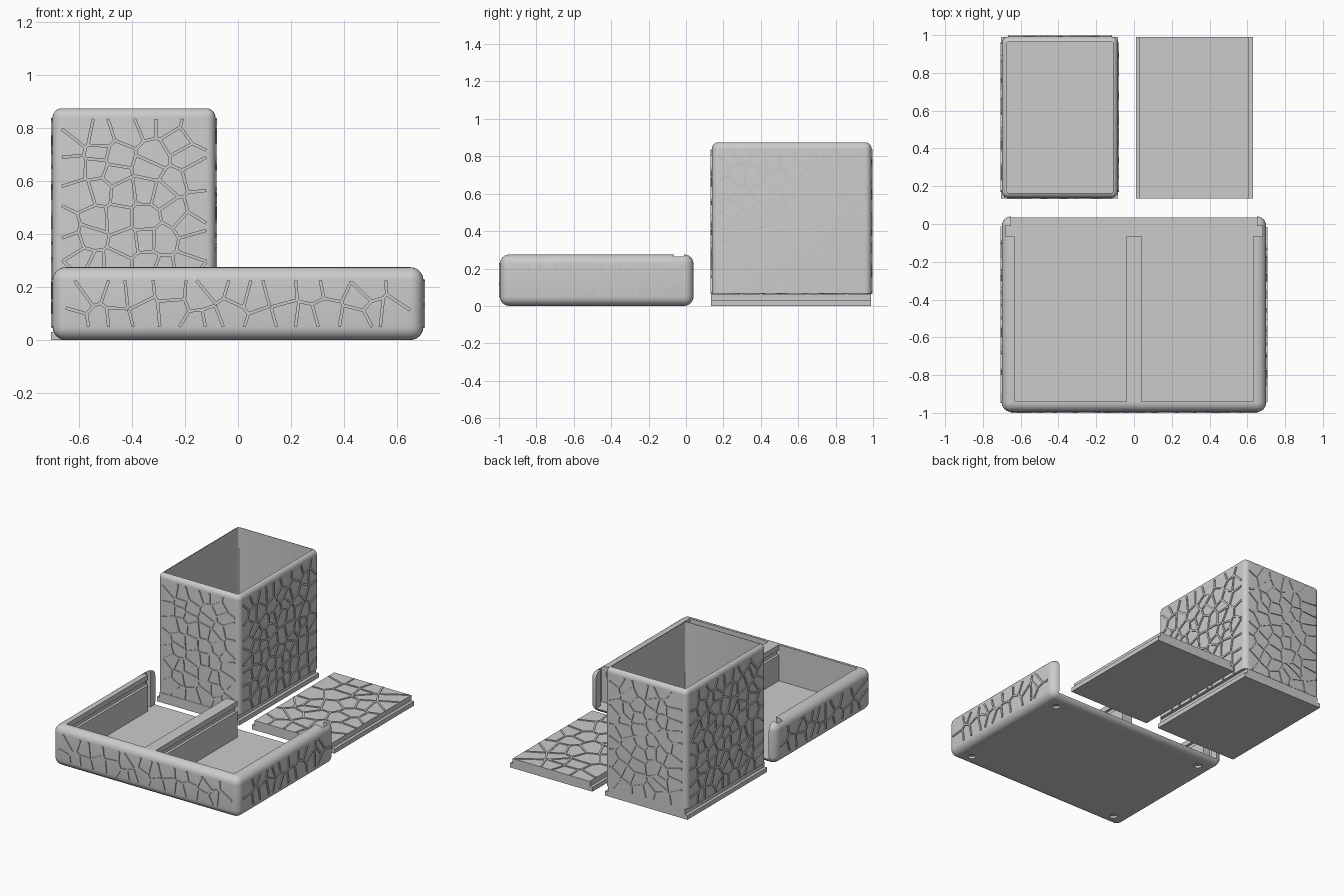
import bpy, bmesh, math, random
from mathutils import Vector

if "Cube" in bpy.data.objects:
    bpy.data.objects.remove(bpy.data.objects["Cube"])

random.seed(7)
grey = bpy.data.materials.new("plain grey")
grey.diffuse_color = (0.6, 0.6, 0.6, 1)
grey.use_nodes = True
grey.node_tree.nodes["Principled BSDF"].inputs["Base Color"].default_value = grey.diffuse_color


def finish(name, bm):
    me = bpy.data.meshes.new(name)
    bmesh.ops.recalc_face_normals(bm, faces=bm.faces)
    bm.to_mesh(me)
    bm.free()
    me.materials.append(grey)
    ob = bpy.data.objects.new(name, me)
    bpy.context.collection.objects.link(ob)
    return ob


def block(name, lo, hi, radius=0, pick=lambda e: True, segments=6):
    """Box between two corners, with chosen edges rounded."""
    bm = bmesh.new()
    bmesh.ops.create_cube(bm, size=1)
    for v in bm.verts:
        v.co = Vector([lo[i] if v.co[i] < 0 else hi[i] for i in range(3)])
    if radius:
        bmesh.ops.bevel(bm, geom=[e for e in bm.edges if pick(e)], offset=radius,
                        segments=segments, profile=0.5, affect='EDGES')
    return finish(name, bm)


def select(ob):
    bpy.ops.object.select_all(action='DESELECT')
    bpy.context.view_layer.objects.active = ob
    ob.select_set(True)


def carve(ob, cutters):
    select(ob)
    for c in cutters:
        m = ob.modifiers.new("cut", 'BOOLEAN')
        m.object, m.operation, m.solver = c, 'DIFFERENCE', 'EXACT'
        bpy.ops.object.modifier_apply(modifier=m.name)
        bpy.data.objects.remove(c)


def smooth(ob):
    select(ob)
    bpy.ops.object.shade_smooth_by_angle(angle=math.radians(30))


def cell_borders(w, h, nx, ny):
    """Borders between the cells around a jittered grid of seeds."""
    seeds = {(i, j): Vector(((i + 0.5 + random.uniform(-.42, .42)) * w / nx,
                             (j + 0.5 + random.uniform(-.42, .42)) * h / ny))
             for i in range(nx) for j in range(ny)}
    for key, s in seeds.items():
        poly = [(Vector(p), None) for p in ((0, 0), (w, 0), (w, h), (0, h))]
        for other, t in seeds.items():
            if other == key or max(abs(other[0] - key[0]), abs(other[1] - key[1])) > 3:
                continue
            mid, n, out = (s + t) / 2, t - s, []
            for k, (a, tag) in enumerate(poly):
                b = poly[(k + 1) % len(poly)][0]
                da, db = (a - mid).dot(n), (b - mid).dot(n)
                if da <= 0:
                    out.append((a, tag))
                if (da <= 0) != (db <= 0):
                    out.append((a.lerp(b, da / (da - db)), other if da <= 0 else tag))
            poly = out
        for k, (a, tag) in enumerate(poly):
            if tag and tag > key:
                yield a, poly[(k + 1) % len(poly)][0]


def cracks(name, origin, u, v, w, h, nx, ny, width=0.012, height=0.006):
    """Raised crackle lines on the flat face spanned by u and v."""
    origin, u, v = Vector(origin), Vector(u), Vector(v)
    n = u.cross(v)
    bm = bmesh.new()
    for a, b in cell_borders(w, h, nx, ny):
        if (b - a).length < 0.008:
            continue
        d = (b - a).normalized()
        side = Vector((-d.y, d.x)) * width / 2
        flat = [a + side, a - side, b - side, b + side]
        rings = [[bm.verts.new(origin + u * p.x + v * p.y + n * z) for p in flat]
                 for z in (-0.004, height)]
        bm.faces.new(rings[0])
        bm.faces.new(rings[1])
        for k in range(4):
            bm.faces.new((rings[0][k], rings[0][k - 1], rings[1][k - 1], rings[1][k]))
    return finish(name, bm)


X, Y, Z = (1, 0, 0), (0, 1, 0), (0, 0, 1)
NX, NY = (-1, 0, 0), (0, -1, 0)

# Tray: rounded block with two compartments, lid grooves and a back panel slot
tray = block("tray", (-.7, -.995, 0), (.7, .04, .275), .05)
cuts = [block("slot_cut", (-.68, -.065, .03), (.68, -.01, .4)),
        block("back_cut", (-.65, -.02, .03), (.65, .2, .4))]
for s in (-1, 1):
    def span(a, b):
        return sorted((s * a, s * b))
    a, b = span(.04, .63)
    cuts.append(block("compartment_cut", (a, -.94, .03), (b, -.05, .4)))
    a, b = span(.022, .648)
    cuts.append(block("groove_cut", (a, -.94, .205), (b, -.05, .24)))
    # Shallow foot recesses underneath
    for y in (-.9, -.07):
        bm = bmesh.new()
        bmesh.ops.create_cone(bm, cap_ends=True, segments=24, radius1=.025, radius2=.025, depth=.03)
        bmesh.ops.translate(bm, verts=bm.verts, vec=(s * .585, y, 0))
        cuts.append(finish("foot_cut", bm))
carve(tray, cuts)
smooth(tray)
cracks("tray_front_cracks", (-.65, -.995, .05), X, Z, 1.3, .175, 15, 2)
cracks("tray_right_cracks", (.7, -.945, .05), Y, Z, .93, .175, 11, 2)
cracks("tray_left_cracks", (-.7, -.015, .05), NY, Z, .93, .175, 11, 2)


def rail_plate(name, x0, x1):
    """Sliding plate: wide rail below, narrower panel above."""
    block(name + "_rail", (x0, .135, 0), (x1, .99, .03))
    block(name + "_panel", (x0 + .02, .135, .03), (x1 - .02, .99, .065))


# Loose lid and the matching plate under the tall box
rail_plate("lid", .01, .63)
cracks("lid_cracks", (.035, .14, .065), X, Y, .57, .845, 5, 7, height=.004)
rail_plate("box_base", -.705, -.085)

# Tall open box with rounded upright and top edges
x0, x1, y0, y1, z0, z1 = -.7, -.085, .138, .992, .065, .875
box = block("tall_box", (x0, y0, z0), (x1, y1, z1), .035,
            lambda e: max(v.co.z for v in e.verts) > z0 + .1)
carve(box, [block("box_cut", (x0 + .026, y0 + .026, .09), (x1 - .026, y1 - .026, 1.2), .012,
                  lambda e: abs(e.verts[0].co.z - e.verts[1].co.z) > .1, 3)])
smooth(box)
r, zb, h = .035, z0 + .005, z1 - z0 - .045
wx, wy = x1 - x0 - 2 * r, y1 - y0 - 2 * r
cracks("box_front_cracks", (x0 + r, y0, zb), X, Z, wx, h, 6, 9)
cracks("box_back_cracks", (x1 - r, y1, zb), NX, Z, wx, h, 6, 9)
cracks("box_right_cracks", (x1, y0 + r, zb), Y, Z, wy, h, 9, 9)
cracks("box_left_cracks", (x0, y1 - r, zb), NY, Z, wy, h, 9, 9)
